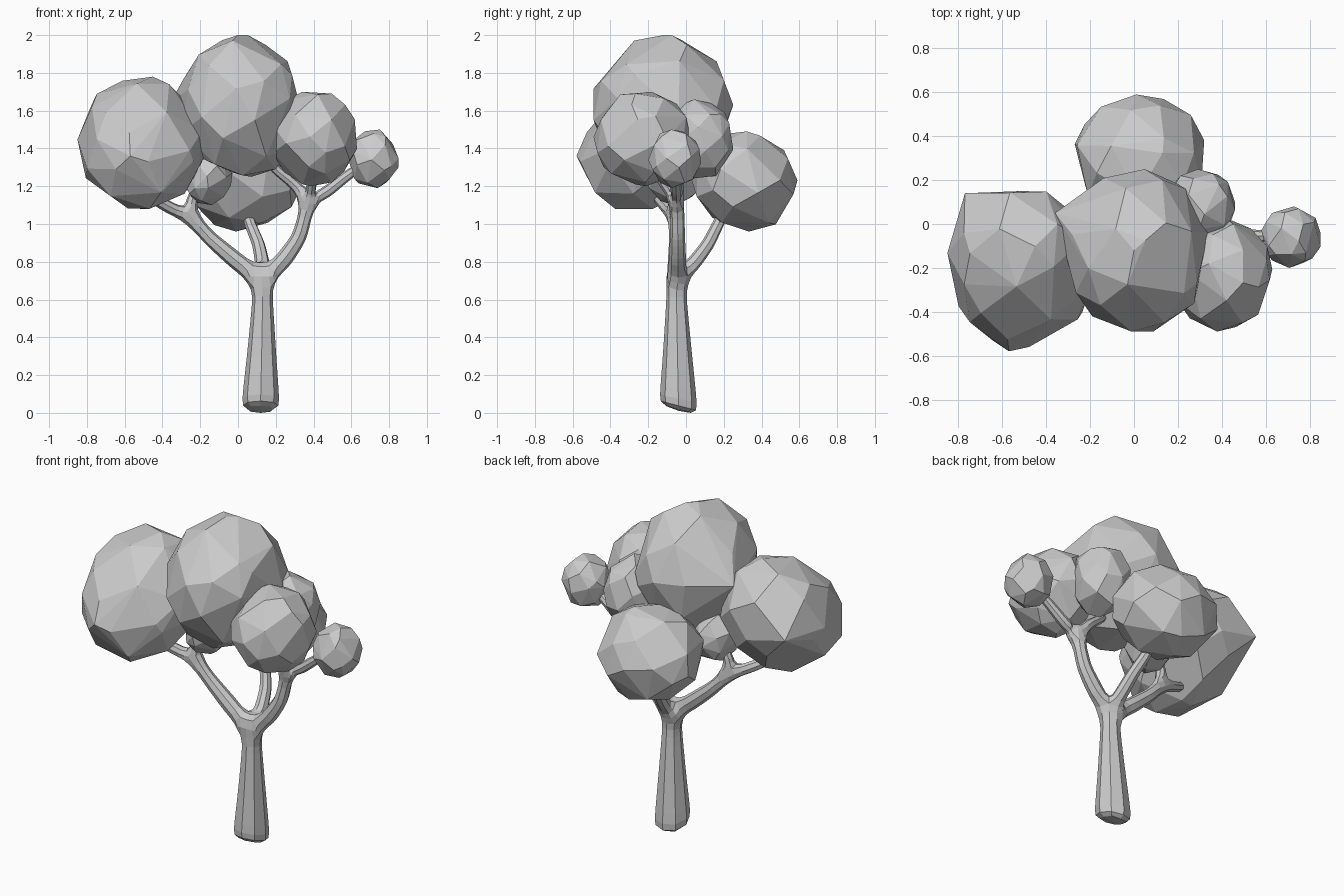
import bpy, bmesh, math, random
from mathutils import Vector

if "Cube" in bpy.data.objects:
    bpy.data.objects.remove(bpy.data.objects["Cube"])

random.seed(11)


def link(name, mesh):
    ob = bpy.data.objects.new(name, mesh)
    bpy.context.collection.objects.link(ob)
    return ob


def foliage(name, lo, hi, count, shear=0.0, bumps=()):
    """Faceted leaf clump: convex hull of jittered sphere points, fitted to a box."""
    pts = []
    for i in range(count):
        z = 1 - 2 * (i + 0.5) / count
        a = i * math.pi * (3 - math.sqrt(5))
        r = math.sqrt(1 - z * z)
        p = Vector((r * math.cos(a), r * math.sin(a), z))
        p += Vector([random.uniform(-0.17, 0.17) for _ in range(3)])
        p.normalize()
        p.y += shear * p.z
        pts.append(p)
    for k in range(3):
        a, b = min(p[k] for p in pts), max(p[k] for p in pts)
        for p in pts:
            p[k] = lo[k] + (p[k] - a) / (b - a) * (hi[k] - lo[k])
    bm = bmesh.new()
    for p in pts + [Vector(b) for b in bumps]:
        bm.verts.new(p)
    bmesh.ops.convex_hull(bm, input=bm.verts)
    for v in [v for v in bm.verts if not v.link_faces]:
        bm.verts.remove(v)
    # merge nearly coplanar triangles into larger facets
    bmesh.ops.dissolve_limit(bm, angle_limit=math.radians(5), verts=bm.verts, edges=bm.edges)
    bmesh.ops.recalc_face_normals(bm, faces=bm.faces)
    me = bpy.data.meshes.new(name)
    bm.to_mesh(me)
    bm.free()
    return link(name, me)


# Leaf clumps
foliage("foliage_left", (-0.85, -0.56, 1.08), (-0.18, 0.15, 1.78), 38, 0.25,
        [(-.57, -.58, 1.36), (-.77, .14, 1.45)])
foliage("foliage_top", (-0.31, -0.49, 1.25), (0.34, 0.25, 2.0), 38, 0,
        [(-.36, .05, 1.64), (0, -.12, 2.0)])
foliage("foliage_back", (-0.27, 0.02, 0.96), (0.32, 0.59, 1.49), 34, -0.1)
foliage("foliage_right", (0.17, -0.49, 1.20), (0.63, 0.03, 1.70), 36)
foliage("foliage_back_right", (0.14, -0.11, 1.24), (0.46, 0.25, 1.66), 34)
foliage("foliage_tip", (0.58, -0.20, 1.19), (0.85, 0.08, 1.50), 32)
foliage("foliage_inner", (-0.30, -0.21, 1.10), (-0.03, 0.09, 1.41), 32)

# Trunk and branch skeleton: each limb is a list of x, y, z, radius
verts, edges, radii = [], [], []


def limb(start, pts):
    for x, y, z, r in pts:
        verts.append((x, y, z))
        radii.append(r)
        i = len(verts) - 1
        if start is not None:
            edges.append((start, i))
        start = i
    return start


trunk = limb(None, [(.12, -.04, .0, .105), (.12, -.04, .06, .108), (.125, -.045, .3, .085),
                    (.13, -.05, .58, .06), (.13, -.05, .71, .064)])
left = limb(trunk, [(-.01, -.05, .805, .05), (-.15, -.05, .925, .042), (-.25, -.06, 1.035, .042)])
limb(left, [(-.36, -.10, 1.085, .036), (-.46, -.15, 1.14, .03), (-.52, -.2, 1.3, .025)])
limb(left, [(-.245, -.06, 1.13, .032), (-.19, -.06, 1.23, .025)])
right = limb(trunk, [(.24, -.045, .805, .05), (.325, -.045, .93, .043), (.375, -.045, 1.12, .04)])
limb(right, [(.47, -.05, 1.17, .034), (.57, -.055, 1.25, .03), (.70, -.06, 1.34, .022)])
limb(right, [(.30, -.04, 1.21, .032), (.2, -.06, 1.29, .028), (.08, -.1, 1.42, .025)])
limb(right, [(.39, -.12, 1.22, .03), (.40, -.2, 1.36, .025)])
limb(trunk, [(.13, .04, .79, .042), (.11, .115, .89, .037), (.06, .175, 1.01, .033),
             (.03, .26, 1.18, .025)])

me = bpy.data.meshes.new("skeleton")
me.from_pydata(verts, edges, [])
helper = link("branch_skeleton", me)
skin = helper.modifiers.new("Skin", 'SKIN')
skin.branch_smoothing = 0.4
for i, sv in enumerate(me.skin_vertices[0].data):
    sv.radius = (radii[i], radii[i])
    sv.use_root = (i == 0)
sub = helper.modifiers.new("Round", 'SUBSURF')
sub.levels = sub.render_levels = 1
dg = bpy.context.evaluated_depsgraph_get()
body = bpy.data.meshes.new_from_object(helper.evaluated_get(dg))
bpy.data.objects.remove(helper)

# Slanted foot, lowest at the back, set on the ground
low = min(v.co.z for v in body.vertices)
for v in body.vertices:
    v.co.z -= (low + 0.28 * (v.co.y - 0.04)) * max(0, 1 - (v.co.z - low) / 0.35)
low = min(v.co.z for v in body.vertices)
for v in body.vertices:
    v.co.z -= low * max(0, min(1, 1 - (v.co.z - low) / 0.5))
for p in body.polygons:
    p.use_smooth = False
link("trunk_and_branches", body)
